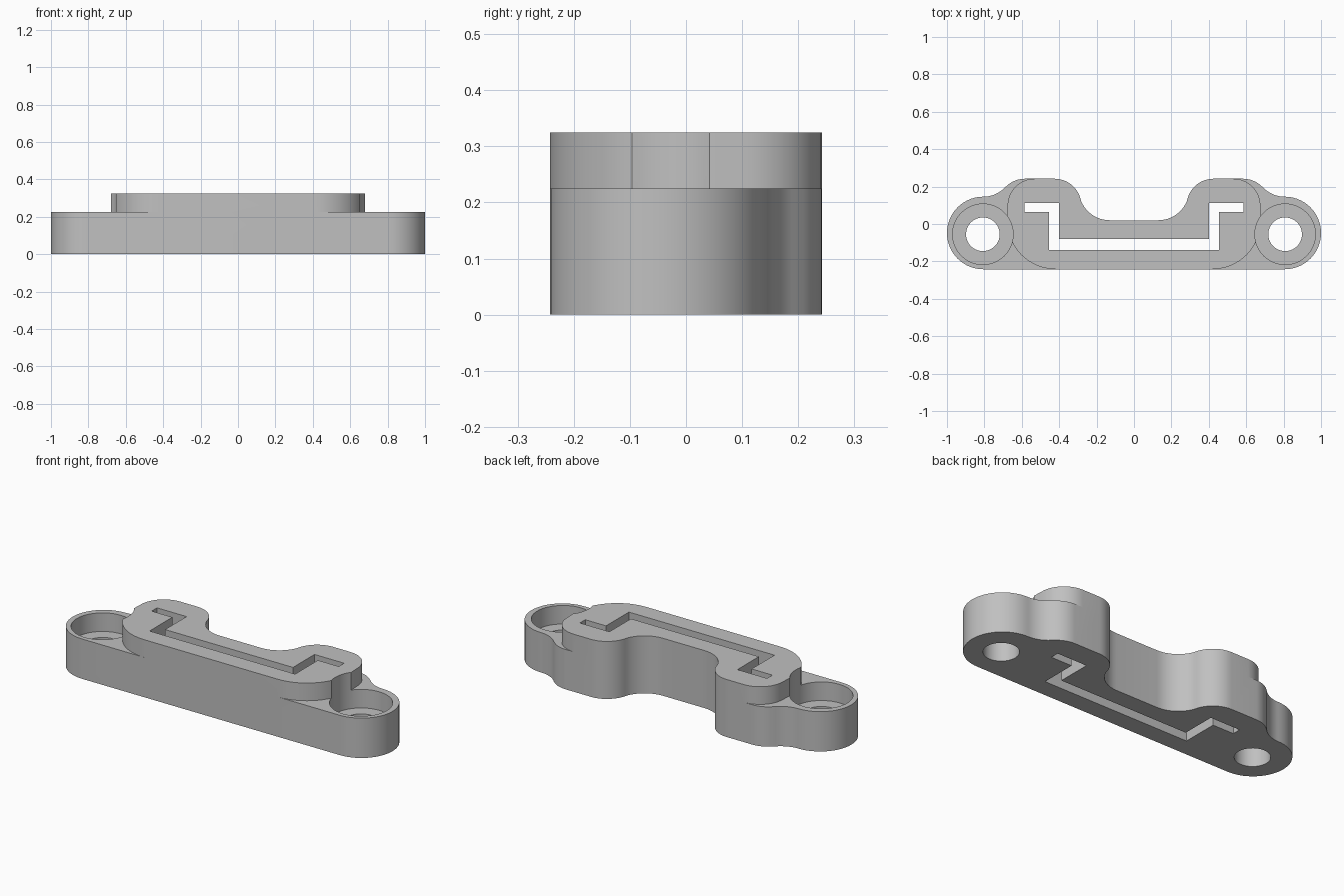
import bpy
import bmesh
from math import radians, cos, sin

cube = bpy.data.objects.get("Cube")
if cube:
    bpy.data.objects.remove(cube, do_unlink=True)

BASE_TOP, PLATE_TOP, BORE_FLOOR = 0.225, 0.325, 0.12
HOLE_X, HOLE_Y = 0.808, -0.055

grey = bpy.data.materials.new("plain grey")
grey.use_nodes = True
colour = (0.53, 0.53, 0.53, 1)
grey.diffuse_color = colour
grey.node_tree.nodes["Principled BSDF"].inputs["Base Color"].default_value = colour


def arc(cx, cy, r, start, end, steps=12):
    angles = [radians(start + (end - start) * i / steps) for i in range(steps + 1)]
    return [(cx + r * cos(a), cy + r * sin(a)) for a in angles]


def mirrored(half):
    return half + [(-x, y) for x, y in reversed(half)]


def prism(name, outline, low, high):
    """Extrude a flat outline between two heights."""
    bm = bmesh.new()
    face = bm.faces.new([bm.verts.new((x, y, low)) for x, y in outline])
    made = bmesh.ops.extrude_face_region(bm, geom=[face])["geom"]
    top = [v for v in made if isinstance(v, bmesh.types.BMVert)]
    bmesh.ops.translate(bm, verts=top, vec=(0, 0, high - low))
    bmesh.ops.recalc_face_normals(bm, faces=bm.faces)
    mesh = bpy.data.meshes.new(name)
    bm.to_mesh(mesh)
    bm.free()
    mesh.materials.append(grey)
    obj = bpy.data.objects.new(name, mesh)
    bpy.context.collection.objects.link(obj)
    return obj


def combine(target, tool, operation):
    """Apply a boolean and discard the tool."""
    mod = target.modifiers.new(operation, "BOOLEAN")
    mod.operation, mod.object, mod.solver = operation, tool, "EXACT"
    bpy.context.view_layer.objects.active = target
    bpy.ops.object.modifier_apply(modifier=mod.name)
    bpy.data.objects.remove(tool, do_unlink=True)


# Back edge shared by both levels: shoulder sweeping into the central recess
recess = arc(-0.425, 0.098, 0.144, 90, 16.4) + arc(-0.13, 0.185, 0.165, 196.4, 270)[1:]

# Lower body: rounded ear, concave neck, shoulder
base_half = (arc(-0.806, -0.048, 0.194, 270, 90, 28)
             + arc(-0.806, 0.306, 0.16, 270, 317)[1:]
             + arc(-0.583, 0.098, 0.144, 137, 90)[1:] + recess)
body = prism("bracket_body", mirrored(base_half), 0, BASE_TOP)

# Raised plate: large front corner, tighter back corner
plate_half = (arc(-0.417, 0.02, 0.262, 270, 180, 18)
              + arc(-0.532, 0.098, 0.144, 180, 90) + recess)
combine(body, prism("raised_plate", mirrored(plate_half), BASE_TOP, PLATE_TOP), "UNION")

# Screw holes with counterbores
for side in (-1, 1):
    for radius, low in ((0.162, BORE_FLOOR), (0.09, -0.1)):
        circle = arc(side * HOLE_X, HOLE_Y, radius, 0, 360, 48)[:-1]
        combine(body, prism("screw_cutter", circle, low, 0.5), "DIFFERENCE")

# Stepped channel passing right through
slot_half = [(-0.455, -0.14), (-0.455, 0.064), (-0.585, 0.064),
             (-0.585, 0.112), (-0.4, 0.112), (-0.4, -0.08)]
combine(body, prism("slot_cutter", mirrored(slot_half), -0.1, 0.5), "DIFFERENCE")

bpy.ops.object.select_all(action="DESELECT")
body.select_set(True)
bpy.context.view_layer.objects.active = body
bpy.ops.object.shade_smooth_by_angle(angle=radians(30))
